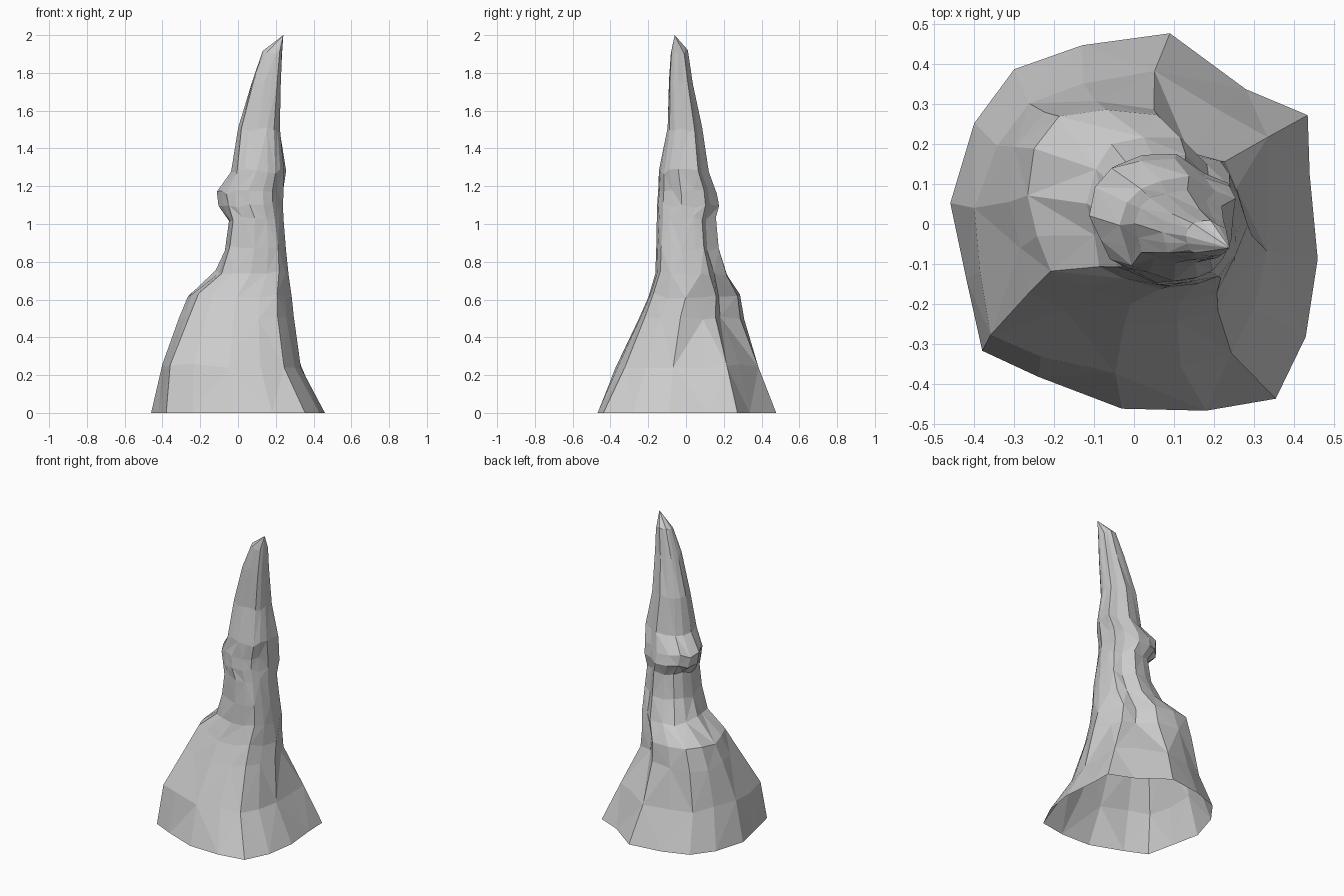
import bpy, bmesh, math, random
from mathutils import Vector

random.seed(4)

default_cube = bpy.data.objects.get("Cube")
if default_cube:
    bpy.data.objects.remove(default_cube, do_unlink=True)

# Irregular outline of the foot, counter-clockwise from the left side
OUTLINE = [(.46, -.09), (.44, .12), (.435, .27), (.28, .335), (.09, .475), (-.13, .445),
           (-.3, .385), (-.4, .25), (-.46, .05), (-.42, -.14), (-.38, -.32), (-.24, -.385),
           (-.03, -.465), (.18, -.47), (.355, -.44), (.43, -.285)]
HALF_WIDTH, HALF_DEPTH = .46, .4725

# Directions, in degrees, of the four diagonal swells:
# back left, back right, front right, front left
DIAGONALS = (46, 135, 222, 315)

# Each level: height, x limits, y limits, swells along the diagonals
LEVELS = [
    (0, -.46, .46, -.47, .475, (0, 0, 0, 0)),
    (.25, -.39, .345, -.37, .37, (.06, .02, .12, -.06)),
    (.5, -.31, .3, -.26, .31, (-.25, .12, .03, -.08)),
    (.62, -.27, .29, -.21, .3, (-.28, .07, -.05, -.08)),
    (.74, -.12, .28, -.17, .23, (-.18, .04, 0, -.1)),
    (.87, -.07, .265, -.16, .175, (-.1, 0, 0, -.12)),
    (1.03, -.05, .248, -.157, .16, (-.1, 0, 0, -.18)),
    (1.1, -.105, .25, -.165, .18, (-.04, .02, -.15, -.2)),
    (1.17, -.115, .25, -.157, .165, (0, .04, -.15, -.2)),
    (1.28, -.035, .252, -.15, .115, (.08, 0, -.04, -.18)),
    (1.5, 0, .223, -.1, .083, (.03, 0, 0, -.08)),
    (1.75, .07, .228, -.092, .036, (0, 0, 0, -.05)),
    (1.91, .13, .233, -.08, .01, (0, 0, 0, 0)),
]
TIP = Vector((.24, -.06, 2))


def lobe(x, y, degrees):
    """Soft bump, strongest where the point faces the given direction."""
    turn = math.atan2(y, x) - math.radians(degrees)
    return max(0, math.cos(turn)) ** 6


def make_ring(bm, level):
    z, left, right, front, back, swells = level
    ring = []
    for x, y in OUTLINE:
        scale = 1 + sum(s * lobe(x, y, d) for s, d in zip(swells, DIAGONALS))
        wobble = 0
        if z:
            scale += random.uniform(-.025, .02)
            wobble = random.uniform(-.014, .014)
        px = (left + right) / 2 + (right - left) / 2 * x / HALF_WIDTH * scale
        py = (front + back) / 2 + (back - front) / 2 * y / HALF_DEPTH * scale
        ring.append(bm.verts.new((px, py, z + wobble)))
    return ring


# Rock spire: stacked rings joined by faceted triangles, open underneath
bm = bmesh.new()
rings = [make_ring(bm, level) for level in LEVELS]
count = len(OUTLINE)
for row, (lower, upper) in enumerate(zip(rings, rings[1:])):
    for i in range(count):
        j = (i + 1) % count
        a, b, c, d = lower[i], lower[j], upper[j], upper[i]
        if (i + row) % 2:
            faces = ((a, b, c), (a, c, d))
        else:
            faces = ((a, b, d), (b, c, d))
        for face in faces:
            bm.faces.new(face)

# Pointed tip
peak = bm.verts.new(TIP)
for i in range(count):
    bm.faces.new((rings[-1][i], rings[-1][(i + 1) % count], peak))

mesh = bpy.data.meshes.new("rock_spire")
bm.to_mesh(mesh)
bm.free()
spire = bpy.data.objects.new("rock_spire", mesh)
bpy.context.collection.objects.link(spire)

# Stone colour
stone = bpy.data.materials.new("pale_grey_stone")
stone.use_nodes = True
grey = (.6, .6, .6, 1)
stone.diffuse_color = grey
stone.node_tree.nodes["Principled BSDF"].inputs["Base Color"].default_value = grey
mesh.materials.append(stone)
